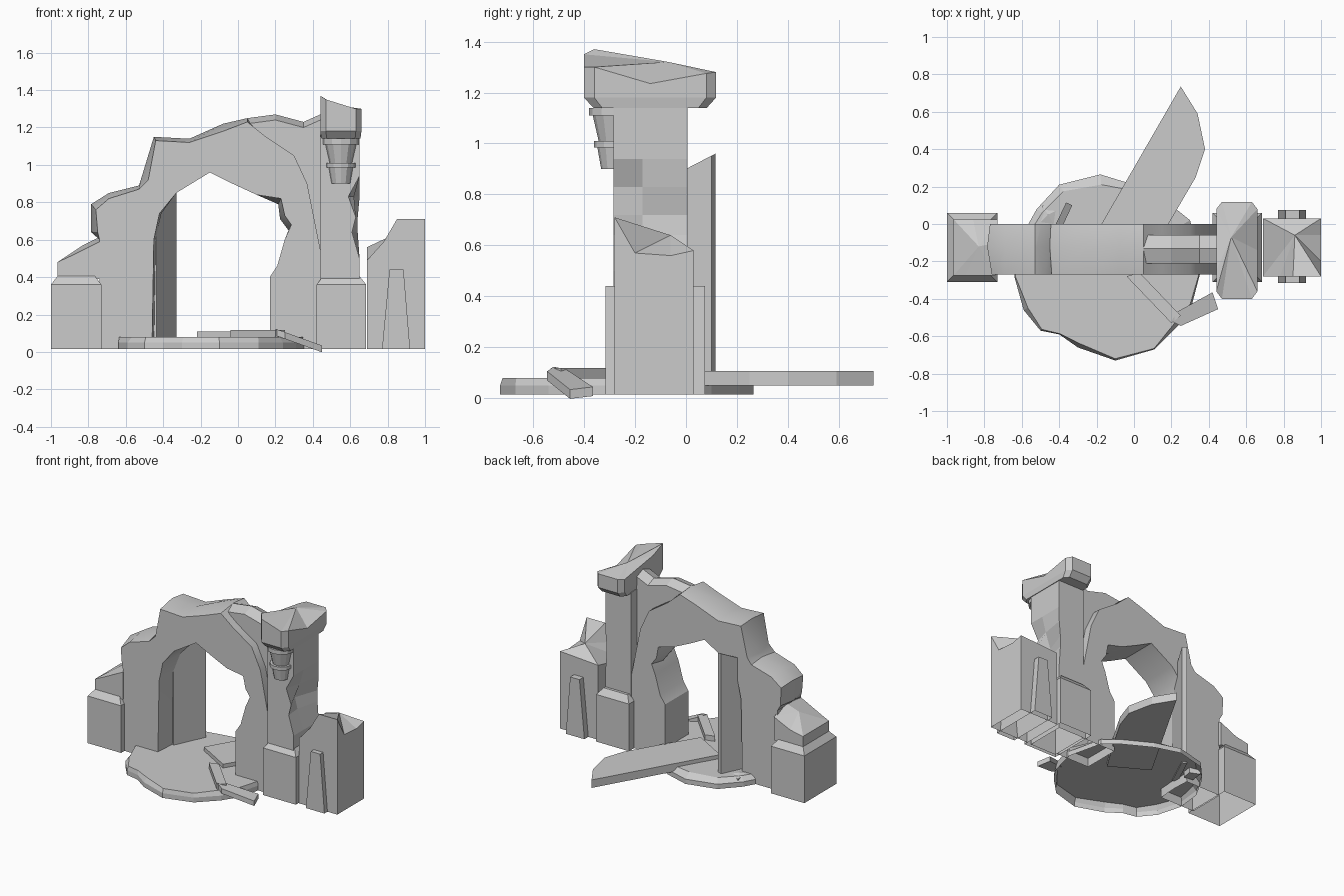
import bpy
import bmesh
import math

cube = bpy.data.objects.get("Cube")
if cube:
    bpy.data.objects.remove(cube, do_unlink=True)

stone = bpy.data.materials.new("grey_stone")
stone.use_nodes = True
grey = (0.6, 0.6, 0.6, 1)
stone.diffuse_color = grey
stone.node_tree.nodes["Principled BSDF"].inputs["Base Color"].default_value = grey

GROUND, FRONT, BACK = 0.015, -0.27, 0.0


def solid(name, rings, tip=None):
    """Body lofted through equal rings, with an optional peak, open on the ground."""
    bm = bmesh.new()
    loops = [[bm.verts.new(p) for p in ring] for ring in rings]
    n = len(rings[0])
    for low, high in zip(loops, loops[1:]):
        for i in range(n):
            j = (i + 1) % n
            bm.faces.new((low[i], low[j], high[j], high[i]))
    bm.faces.new(loops[0][::-1])
    if tip:
        peak = bm.verts.new(tip)
        for i in range(n):
            bm.faces.new((loops[-1][i], loops[-1][(i + 1) % n], peak))
    else:
        bm.faces.new(loops[-1])
    bmesh.ops.recalc_face_normals(bm, faces=bm.faces)
    buried = [f for f in bm.faces if max(v.co.z for v in f.verts) < GROUND + 0.001]
    bmesh.ops.delete(bm, geom=buried, context="FACES")
    mesh = bpy.data.meshes.new(name)
    bm.to_mesh(mesh)
    bm.free()
    mesh.materials.append(stone)
    obj = bpy.data.objects.new(name, mesh)
    bpy.context.collection.objects.link(obj)
    return obj


def slab(name, pts, z0, z1):
    """Plan outline (x, y) pushed upward."""
    return solid(name, [[(x, y, z) for x, y in pts] for z in (z0, z1)])


def rect(x0, x1, y0, y1):
    return [(x0, y0), (x1, y0), (x1, y1), (x0, y1)]


def ruin(name, top, base, tip):
    """Broken block with an uneven faceted top."""
    return solid(name, [[(x, y, base) for x, y, z in top], top], tip)


# Arch: broken outer edge, smooth inner edge, worn differently through its depth
outline = [(-0.74, GROUND), (-0.74, 0.6), (-0.75, 0.64), (-0.76, 0.76),
           (-0.69, 0.82), (-0.53, 0.87), (-0.48, 0.92), (-0.44, 1.13),
           (-0.26, 1.12), (-0.08, 1.18), (0.05, 1.23), (0.15, 1.15),
           (0.3, 1.05), (0.37, 0.9), (0.44, 0.55), (0.44, GROUND),
           (0.17, GROUND), (0.17, 0.4), (0.21, 0.46), (0.25, 0.6),
           (0.285, 0.68), (0.25, 0.73), (0.23, 0.82), (0.1, 0.84),
           (-0.03, 0.9), (-0.15, 0.96), (-0.33, 0.85), (-0.42, 0.74),
           (-0.45, 0.6), (-0.46, GROUND)]
wear = {2: (-0.035, 0), 3: (-0.025, 0.03), 4: (0, 0.03), 5: (0, 0.02),
        6: (-0.04, 0), 7: (-0.01, 0.02), 8: (0, 0.02), 9: (0, 0.04),
        10: (0, 0.02), 20: (-0.015, -0.03), 21: (-0.025, -0.02),
        22: (-0.015, -0.03), 27: (0.01, 0), 28: (0.01, 0), 29: (0.01, 0)}
arch_rings = []
for y, amount in ((FRONT, 0), (-0.12, 1), (BACK, 0.4)):
    ring = []
    for i, (x, z) in enumerate(outline):
        dx, dz = wear.get(i, (0, 0))
        ring.append((x + dx * amount, y, z + dz * amount))
    arch_rings.append(ring)
arch = solid("broken_arch", arch_rings)
bpy.ops.object.select_all(action="DESELECT")
arch.select_set(True)
bpy.context.view_layer.objects.active = arch
bpy.ops.object.shade_smooth_by_angle(angle=math.radians(32))

# Recessed wall between arch and column
spandrel = [(0.0, 1.1), (0.05, 1.22), (0.2, 1.24), (0.35, 1.2), (0.44, 1.24),
            (0.46, 0.5), (0.35, 0.75), (0.2, 0.98)]
ridge = [(x, z + (0.03 if z > 1.15 else 0)) for x, z in spandrel]
solid("spandrel_wall", [[(x, y, z) for x, z in edge] for y, edge in
                        ((-0.21, spandrel), (-0.13, ridge), (-0.06, spandrel))])

# Pedestals with sloped shoulders
for name, x0, x1 in (("left_pedestal", -1.0, -0.73), ("column_pedestal", 0.42, 0.685)):
    rings = []
    for z, inset in ((GROUND, 0), (0.36, 0), (0.405, 0.035)):
        plan = rect(x0 + inset, x1 - inset, -0.31 + inset, 0.06 - inset)
        rings.append([(x, y, z) for x, y in plan])
    solid(name, rings)

# Column with a chipped outer side
rings = []
for z, chips in ((GROUND, (0, 0, 0)), (0.5, (0, 0, 0)), (0.64, (0.04, 0.05, 0.01)),
                 (0.72, (0.02, 0.07, 0.01)), (0.83, (0.06, 0.03, 0)),
                 (0.94, (0, 0, 0)), (1.15, (0, 0, 0))):
    a, b, c = chips
    rings.append([(0.44, -0.285, z), (0.65 - a, -0.285, z), (0.65 - b, -0.17, z),
                  (0.65 - c, 0.005, z), (0.44, 0.005, z)])
solid("column", rings)

# Capital with a broken top
plan = [(0.47, -0.4), (0.63, -0.4), (0.66, -0.36), (0.66, -0.14), (0.66, 0.08),
        (0.63, 0.118), (0.47, 0.118), (0.44, 0.08), (0.44, -0.25), (0.44, -0.36)]
tops = (1.35, 1.3, 1.3, 1.235, 1.275, 1.28, 1.28, 1.275, 1.325, 1.37)
solid("capital", [
    [(0.55 + (x - 0.55) * 0.95, -0.14 + (y + 0.14) * 0.86, 1.14) for x, y in plan],
    [(x, y, 1.18) for x, y in plan],
    [(x, y, z) for (x, y), z in zip(plan, tops)]], (0.52, -0.07, 1.32))

# Half-round bracket on the column front
profile = [(0.05, 0.9), (0.065, 0.985), (0.078, 0.985), (0.078, 1.01),
           (0.06, 1.01), (0.083, 1.11), (0.097, 1.11), (0.097, 1.14)]
arc = [math.pi * (1 + i / 6) for i in range(7)]
solid("wall_bracket", [[(0.55 + r * math.cos(a), -0.283 + r * math.sin(a), z)
                        for a in arc] for r, z in profile])

# Ruined wall ends
ruin("right_wall", [(0.69, -0.28, 0.49), (0.78, -0.28, 0.59), (0.85, -0.28, 0.71),
                    (1, -0.28, 0.71), (1, -0.2, 0.57), (1, -0.06, 0.56),
                    (1, 0.03, 0.58), (0.84, 0.03, 0.57), (0.69, 0.03, 0.56)],
     GROUND, (0.86, -0.06, 0.64))
buttress = [(0.77, GROUND), (0.92, GROUND), (0.885, 0.44), (0.81, 0.44)]
solid("right_wall_buttress", [[(x, y, z) for x, z in buttress] for y in (-0.315, 0.075)])
ruin("left_stub", [(-0.965, -0.275, 0.48), (-0.9, -0.275, 0.51), (-0.74, -0.275, 0.59),
                   (-0.73, -0.1, 0.62), (-0.73, 0.025, 0.56), (-0.86, 0.025, 0.5),
                   (-0.965, 0.025, 0.48)], 0.39, (-0.83, -0.12, 0.57))

# Round floor with a chipped rim
floor = [(-0.64, -0.28), (-0.59, -0.46), (-0.5, -0.57), (-0.4, -0.59), (-0.3, -0.66),
         (-0.1, -0.73), (0.11, -0.67), (0.24, -0.54), (0.31, -0.43), (0.36, -0.24),
         (0.3, 0.02), (0.2, 0.1), (0.0, 0.21), (-0.18, 0.265), (-0.4, 0.21),
         (-0.52, 0.08), (-0.62, -0.1)]
rim = []
for i, (x, y) in enumerate(floor):
    s = (0.99, 0.95, 0.98)[i % 3] - (0.06 if y > 0 else 0)
    rim.append((-0.13 + (x + 0.13) * s, -0.23 + (y + 0.23) * s, 0.08))
solid("round_floor", [[(x, y, z) for x, y in floor] for z in (GROUND, 0.05)] + [rim])

# Standing door leaf, swung open, with a sloped top
leaf = [(-0.47, -0.11), (-0.435, -0.125), (-0.33, 0.1), (-0.363, 0.115)]
solid("standing_door", [[(x, y, 0.07) for x, y in leaf],
                        [(x, y, 0.9 + 0.52 * y) for x, y in leaf]])

# Fallen door leaf behind the arch
slab("fallen_door", [(0.25, 0.735), (-0.22, -0.08), (0.04, -0.23), (0.19, 0.01),
                     (0.33, 0.25), (0.38, 0.4), (0.34, 0.59)], 0.05, 0.108)

# Loose rubble
slab("flat_plank", [(-0.04, -0.28), (0.2, -0.53), (0.25, -0.49), (0.03, -0.26)],
     0.08, 0.118)
plank = [(0.2, -0.52), (0.25, -0.545), (0.45, -0.455), (0.42, -0.365), (0.23, -0.47)]
solid("tilted_plank", [[(x, y, 0.16 - 0.36 * x + dz) for x, y in plank]
                       for dz in (0, 0.036)])
ruin("back_chip", [(-0.5, 0.01, 0.08), (-0.43, 0.0, 0.08), (-0.42, 0.07, 0.08),
                   (-0.49, 0.1, 0.07)], 0.04, (-0.46, 0.05, 0.09))
